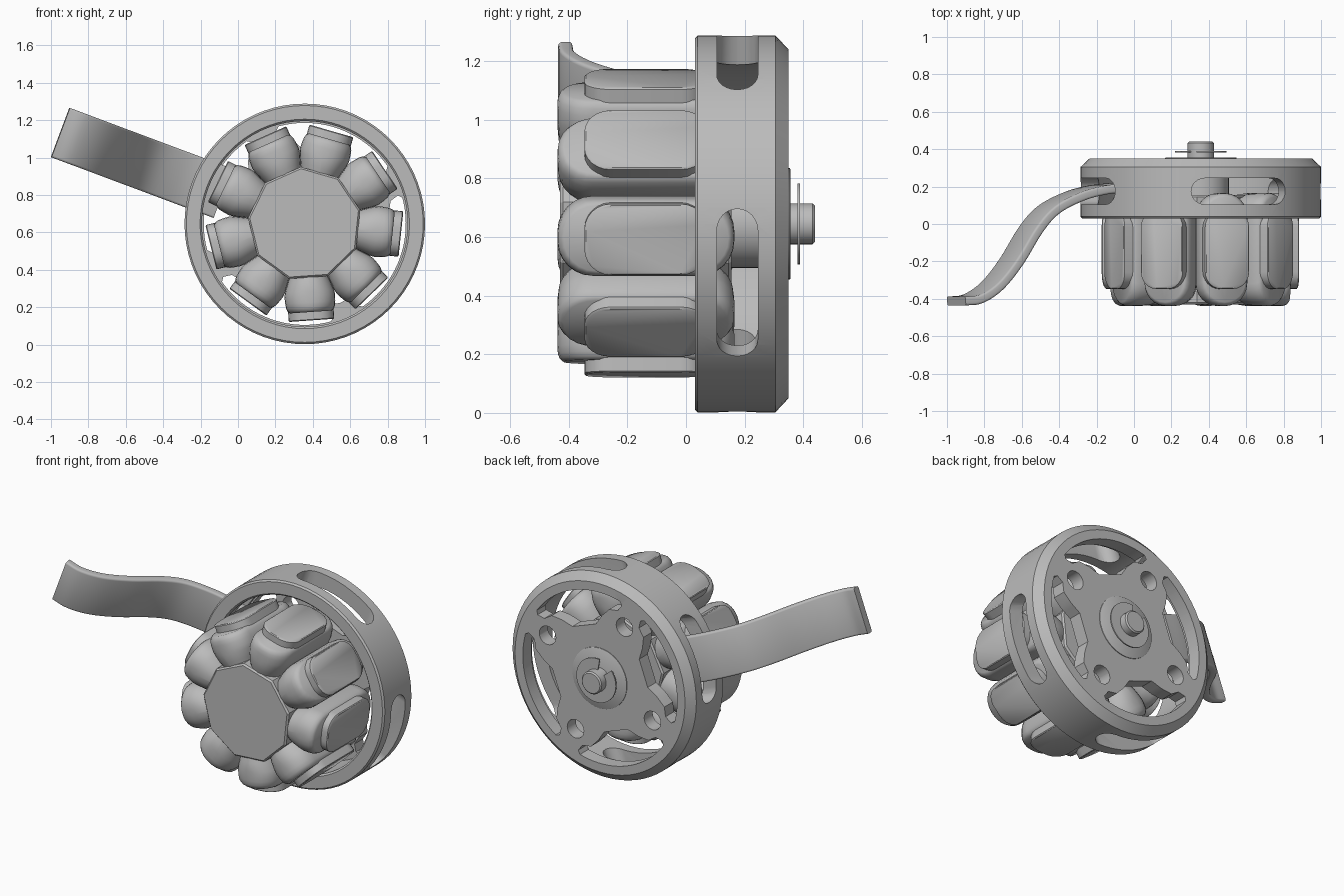
import bpy, bmesh
from math import sin, cos, pi, radians, hypot
from mathutils import Vector

if "Cube" in bpy.data.objects:
    bpy.data.objects.remove(bpy.data.objects["Cube"])

CX, CZ = 0.357, 0.645          # turning axis of the wheel

grey = bpy.data.materials.new("plain_grey")
grey.use_nodes = True
grey.diffuse_color = (0.5, 0.5, 0.5, 1)
grey.node_tree.nodes["Principled BSDF"].inputs["Base Color"].default_value = (0.5, 0.5, 0.5, 1)


def radial(a, t, y, r):
    """Point at angle a, offset t sideways, depth y, distance r from the axis."""
    return Vector((CX + r * cos(a) - t * sin(a), y, CZ + r * sin(a) + t * cos(a)))


def loft(name, loops, smooth=35):
    """Solid skinned through equal loops of points, with capped ends."""
    bm = bmesh.new()
    rows = [[bm.verts.new(p) for p in loop] for loop in loops]
    n = len(rows[0])
    for low, high in zip(rows, rows[1:]):
        for i in range(n):
            j = (i + 1) % n
            bm.faces.new((low[i], low[j], high[j], high[i]))
    bm.faces.new(rows[0][::-1])
    bm.faces.new(rows[-1])
    bmesh.ops.recalc_face_normals(bm, faces=bm.faces)
    mesh = bpy.data.meshes.new(name)
    bm.to_mesh(mesh)
    bm.free()
    mesh.materials.append(grey)
    ob = bpy.data.objects.new(name, mesh)
    bpy.context.collection.objects.link(ob)
    shade(ob, smooth)
    return ob


def shade(ob, angle):
    bpy.ops.object.select_all(action='DESELECT')
    ob.select_set(True)
    bpy.context.view_layer.objects.active = ob
    bpy.ops.object.shade_smooth_by_angle(angle=radians(angle))


def round_rect(w, l, rad, steps=7):
    """Rounded rectangle with half sizes w and l."""
    rad = min(rad, w * 0.98, l * 0.98)
    pts = []
    for k, (sx, sy) in enumerate(((1, 1), (-1, 1), (-1, -1), (1, -1))):
        for i in range(steps):
            a = (k + i / (steps - 1)) * pi / 2
            pts.append((sx * (w - rad) + rad * cos(a), sy * (l - rad) + rad * sin(a)))
    return pts


def turned(name, profile, segments=72):
    """Solid turned about the axis from (radius, depth) pairs."""
    loops = [[radial(2 * pi * i / segments, 0, y, r) for i in range(segments)] for r, y in profile]
    return loft(name, loops)


def prism(name, outline, y0, y1):
    """Outline of (radius, angle) pairs extruded in depth."""
    return loft(name, [[radial(a, 0, y, r) for r, a in outline] for y in (y0, y1)])


def polar_arc(r, a0, a1, n):
    return [(r, radians(a0 + (a1 - a0) * i / n)) for i in range(n + 1)]


# Housing: cup with chamfered back
housing = turned("housing", [(0.05, 0.35), (0.595, 0.35), (0.643, 0.305), (0.643, 0.04), (0.633, 0.03),
                             (0.56, 0.03), (0.55, 0.04), (0.55, 0.265), (0.05, 0.265)])

# Cutters: side slots, back windows and bolt holes
cutters = []
for k in range(4):
    mid = -20 + 90 * k
    a = radians(mid)
    slot = round_rect(0.267, 0.07, 0.07)
    cutters.append(loft("slot_cutter", [[radial(a, t, 0.175 + y, r) for t, y in slot] for r in (0.4, 0.8)]))
    half = [(0.52, 37), (0.475, 35), (0.455, 28), (0.40, 22), (0.335, 15)]
    window = polar_arc(0.54, mid - 35, mid + 35, 20)
    window += [(r, radians(mid + d)) for r, d in half]
    window += [(r, radians(mid - d)) for r, d in reversed(half)]
    cutters.append(prism("window_cutter", window, 0.2, 0.4))
    hub = radial(radians(mid + 45), 0, 0, 0.405)
    hole = [[Vector((hub.x + 0.058 * cos(b), y, hub.z + 0.058 * sin(b)))
             for b in [2 * pi * i / 24 for i in range(24)]] for y in (0.2, 0.4)]
    cutters.append(loft("hole_cutter", hole))
for c in cutters:
    c.hide_render = True
    mod = housing.modifiers.new("cut", 'BOOLEAN')
    mod.operation, mod.solver, mod.object = 'DIFFERENCE', 'EXACT', c
baked = bpy.data.meshes.new_from_object(housing.evaluated_get(bpy.context.evaluated_depsgraph_get()))
housing.modifiers.clear()
housing.data = baked
for c in cutters:
    bpy.data.objects.remove(c)
shade(housing, 30)

# Nine rounded pods, each with an outer pad
MID = -0.137
POD = [(0.2, 0.072, 0.27), (0.285, 0.103, 0.285), (0.31, 0.113, 0.297), (0.36, 0.131, 0.301),
       (0.385, 0.136, 0.302), (0.42, 0.134, 0.302), (0.445, 0.131, 0.3), (0.462, 0.124, 0.293),
       (0.472, 0.112, 0.281)]
PAD = [(0.44, 0.122), (0.512, 0.122), (0.517, 0.117)]
STEP = 40
for k in range(9):
    a = radians(-86 + STEP * k)
    loft(f"pod_{k + 1}", [[radial(a, t, MID + y, r) for t, y in round_rect(w, l, 0.12)]
                          for r, w, l in POD], 40)
    loft(f"pad_{k + 1}", [[radial(a, t, MID + y, r) for t, y in round_rect(w, w + 0.088, 0.09)]
                          for r, w in PAD], 40)

# Nine-sided core between the pods
corner = 0.287 / cos(pi / 9)
loft("core", [[radial(radians(-66 + STEP * k), 0, y, r) for k in range(9)]
              for y, r in ((-0.43, corner - 0.01), (-0.42, corner), (0.145, corner), (0.155, corner - 0.01))], 20)

# Axle, washer and open retaining clip at the back
turned("axle", [(0.07, 0.1), (0.07, 0.432), (0.062, 0.44)], 32)
turned("axle_boss", [(0.15, 0.12), (0.15, 0.3)], 40)
turned("washer", [(0.19, 0.34), (0.19, 0.354), (0.187, 0.356)], 48)
prism("retaining_clip", polar_arc(0.138, 140, 460, 40) + polar_arc(0.068, 460, 140, 40), 0.381, 0.389)

# Curved lever passing out through a side slot
path = [(0.47, 0.195), (0.6, 0.18), (0.73, 0.145), (0.87, 0.075), (0.97, -0.03),
        (1.08, -0.2), (1.19, -0.33), (1.3, -0.4), (1.395, -0.412)]
pts = [Vector(p) for p in path]
pts = [2 * pts[0] - pts[1]] + pts + [2 * pts[-1] - pts[-2]]
line = []
for p0, p1, p2, p3 in zip(pts, pts[1:], pts[2:], pts[3:]):
    for i in range(5):
        s = i / 5
        line.append(0.5 * (2 * p1 + (p2 - p0) * s + (2 * p0 - 5 * p1 + 4 * p2 - p3) * s * s
                           + (3 * p1 - p0 - 3 * p2 + p3) * s ** 3))
line.append(pts[-2])
section = round_rect(0.141, 0.024, 0.012, 4)
loops = []
for i, p in enumerate(line):
    d = line[min(i + 1, len(line) - 1)] - line[max(i - 1, 0)]
    nrm = Vector((-d.y, d.x)) / hypot(d.x, d.y)
    loops.append([radial(radians(159.5), t, p.y + nrm.y * h, p.x + nrm.x * h) for t, h in section])
loft("lever", loops, 40)
